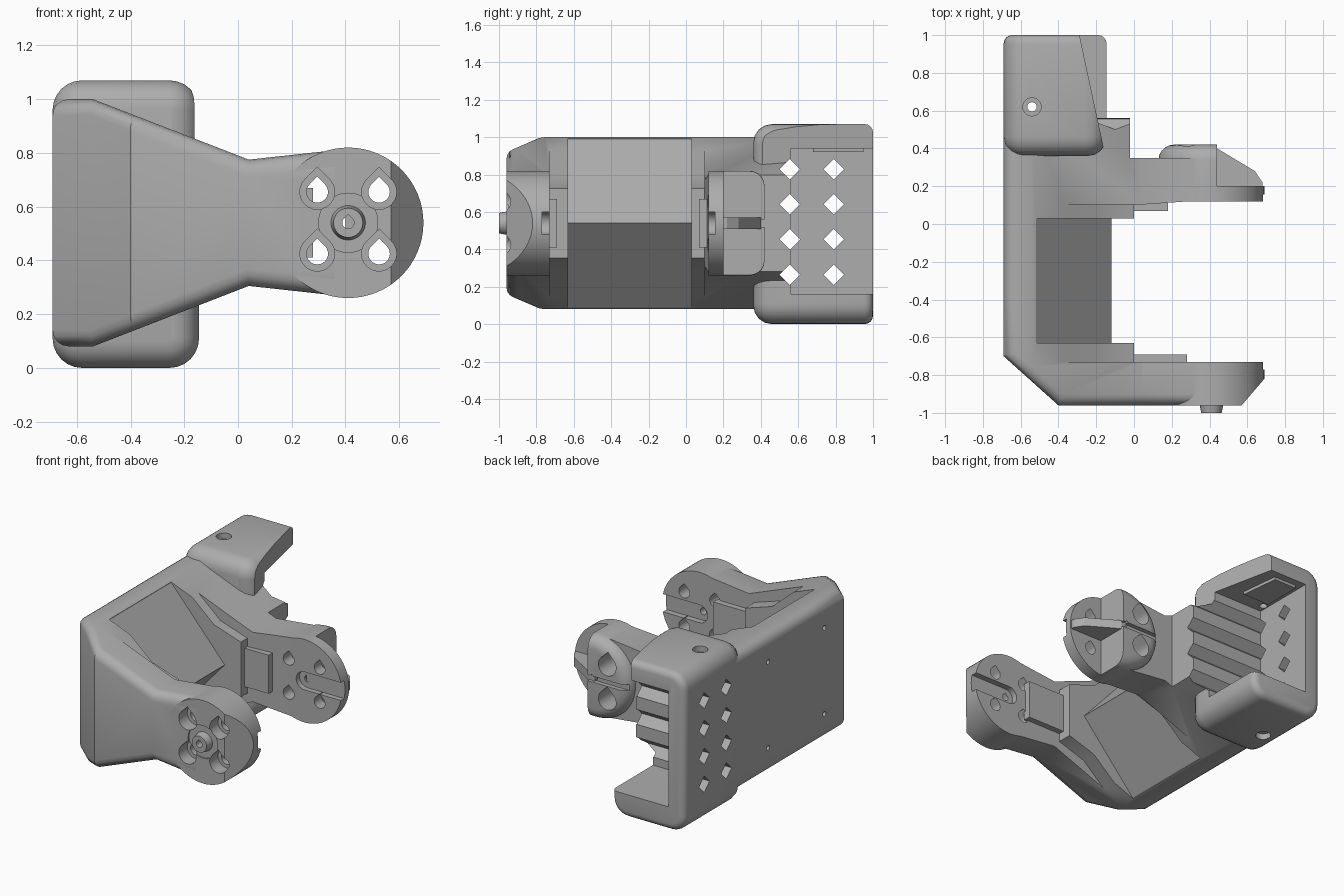
import bpy, bmesh, math

cube = bpy.data.objects.get("Cube")
if cube:
    bpy.data.objects.remove(cube, do_unlink=True)

grey = bpy.data.materials.new("plain_grey")
grey.use_nodes = True
COLOUR = (0.42, 0.42, 0.42, 1)
grey.diffuse_color = COLOUR
grey.node_tree.nodes["Principled BSDF"].inputs["Base Color"].default_value = COLOUR

MID = 0.54          # height of the mirror plane
HUB = 0.41          # x of the pivot axis
RAD = 0.28          # pivot disc radius
cutters = []


def finish(bm, name):
    bmesh.ops.recalc_face_normals(bm, faces=bm.faces)
    mesh = bpy.data.meshes.new(name)
    bm.to_mesh(mesh)
    bm.free()
    mesh.materials.append(grey)
    ob = bpy.data.objects.new(name, mesh)
    bpy.context.collection.objects.link(ob)
    return ob


def prism(name, pts, axis, a, b, scale_b=1.0, centre=(0, 0)):
    """Extrude an outline along an axis from a to b."""
    def place(u, v, d):
        return {"x": (d, u, v), "y": (u, d, v), "z": (u, v, d)}[axis]
    bm = bmesh.new()
    low = [bm.verts.new(place(u, v, a)) for u, v in pts]
    high = [bm.verts.new(place(centre[0] + (u - centre[0]) * scale_b,
                               centre[1] + (v - centre[1]) * scale_b, b)) for u, v in pts]
    n = len(pts)
    bm.faces.new(low)
    bm.faces.new(high)
    for i in range(n):
        j = (i + 1) % n
        bm.faces.new((low[i], low[j], high[j], high[i]))
    return finish(bm, name)


def cutter(*args, **kw):
    ob = prism("cutter", *args, **kw)
    ob.hide_render = True
    cutters.append(ob)
    return ob


def rect(u0, u1, v0, v1):
    return [(u0, v0), (u1, v0), (u1, v1), (u0, v1)]


def circle(u, v, r, n=48):
    return [(u + r * math.cos(math.tau * i / n), v + r * math.sin(math.tau * i / n)) for i in range(n)]


def teardrop(u, v, r, n=18):
    arc = [math.radians(135 + 270 * i / n) for i in range(n + 1)]
    return [(u + r * math.cos(t), v + r * math.sin(t)) for t in arc] + [(u, v + r * 1.414)]


def flip(pts):
    return [(u, 2 * MID - v) for u, v in pts]


def boolean(ob, tools, op="DIFFERENCE"):
    bpy.context.view_layer.objects.active = ob
    for tool in tools:
        mod = ob.modifiers.new("cut", "BOOLEAN")
        mod.operation, mod.solver, mod.object = op, "EXACT", tool
        bpy.ops.object.modifier_apply(modifier=mod.name)


def round_edges(ob, rule, width, segments=4):
    """Bevel the edges picked by a rule."""
    bm = bmesh.new()
    bm.from_mesh(ob.data)
    bm.normal_update()
    edges = [e for e in bm.edges if len(e.link_faces) == 2 and rule(e)]
    bmesh.ops.bevel(bm, geom=edges, offset=width, segments=segments, profile=0.5,
                    affect="EDGES", clamp_overlap=True)
    bm.to_mesh(ob.data)
    bm.free()


# Yoke body: tapered side profile crossed with a U shaped plan
upper = [(-0.69, 1.0), (-0.54, 1.0), (0.04, 0.775), (0.36, 0.81)]
body = prism("yoke_body", upper + flip(upper)[::-1], "y", -1.2, 1.2)
plan = [(-0.69, -0.7), (-0.4, -0.96), (0.5, -0.96), (0.5, -0.73), (0, -0.73), (0, -0.63),
        (-0.52, -0.63), (-0.52, 0.03), (0, 0.03), (0, 0.1), (0.29, 0.12), (0.5, 0.12),
        (0.5, 0.35), (-0.02, 0.35), (-0.02, 0.56), (-0.69, 0.56)]
boolean(body, [cutter(plan, "z", -0.5, 1.5)], "INTERSECT")


def outer_rim(e):
    mid = (e.verts[0].co + e.verts[1].co) / 2
    if not (mid.x < -0.68 or mid.y < -0.69):
        return False
    na, nb = (f.normal for f in e.link_faces)
    if abs(na.z) < abs(nb.z):
        na, nb = nb, na
    return abs(na.z) > 0.6 and abs(nb.z) < 0.1 and min(nb.x, nb.y) < -0.5


round_edges(body, outer_rim, 0.06)

# Sloping shoulders on the inner side of both arms
shoulder = [(-0.5, 1.05), (-0.2, 0.79), (0.05, 0.71), (0.05, 1.05)]
for pts in (shoulder, flip(shoulder)):
    boolean(body, [cutter(pts, "y", -0.73, -0.6), cutter(pts, "y", 0.0, 0.1)])

# Ridge between the arms
prism("central_ridge", [(-0.6, 0.09), (-0.52, 0.09), (-0.12, MID), (-0.52, 0.99), (-0.6, 0.99)],
      "y", -0.66, 0.06)

# Connector housing, rounded outside and hollow behind
Y0, Y1 = 0.36, 1.0
housing = prism("connector_housing", rect(-0.69, -0.145, 0, 1.07), "y", Y0, Y1)
round_edges(housing, lambda e: abs(e.verts[0].co.y - e.verts[1].co.y) > 0.5, 0.11, 6)
for y, width in ((Y0, 0.1), (Y1, 0.045)):
    round_edges(housing, lambda e: all(abs(v.co.y - y) < 0.001 for v in e.verts), width)
cavity = cutter(rect(0.56, 1.2, 0.16, 0.94), "y", 0, 1)
cavity.data.clear_geometry()
hollow = cutter(rect(-0.57, 0.1, 0.16, 0.94), "y", 0.56, 1.2)
slant = cutter([(-0.31, 1.1), (-0.16, 0.4), (-0.14, 0.3), (0.1, 0.3), (0.1, 1.1)], "z", 0.8, 1.2)
boolean(housing, [hollow, slant])
prism("housing_pad", [(-0.53, 0.68), (-0.33, 0.68), (-0.36, 0.95), (-0.53, 0.95)], "z", 0.95, 0.92)

# Screw holes through the housing flanges
boolean(housing, [cutter(circle(-0.54, 0.62, r, 24), "z", a, b)
                  for r, a, b in ((0.025, -0.1, 1.2), (0.048, 1.03, 1.2), (0.048, -0.1, 0.04))])

# Diamond slots, which also groove the end of the body
for y in (0.555, 0.79):
    for row in range(4):
        z = 0.265 + row * 0.188
        d = 0.055
        slot = cutter([(y - d, z), (y, z - d), (y + d, z), (y, z + d)], "x", -0.8, 0.2)
        boolean(housing, [slot])
        if y < 0.6:
            boolean(body, [slot])

# Small screw holes in the side plate
for y in (-0.49, 0.11):
    for z in (0.25, 0.83):
        boolean(body, [cutter(circle(y, z, 0.016, 16), "x", -0.8, -0.6)])

# Front pivot disc with a sloping tip
front_disc = prism("front_pivot_disc", circle(HUB, MID, RAD, 64), "y", -0.96, -0.73)
boolean(front_disc, [cutter([(0.57, -0.96), (0.55, -1.1), (0.9, -1.1), (0.9, -0.82), (0.69, -0.82)],
                            "z", 0, 1.1)])

# Rear pivot: thin disc, thick rounded half and a stiffening fin
rear_disc = prism("rear_pivot_disc", circle(HUB, MID, RAD, 64), "y", 0.12, 0.2)
rear_lobe = prism("rear_pivot_lobe", circle(HUB, MID, RAD, 64), "y", 0.13, 0.42)
round_edges(rear_lobe, lambda e: all(v.co.y > 0.4 for v in e.verts), 0.08, 5)
boolean(rear_lobe, [cutter(rect(0.44, 0.9, 0, 1.1), "y", 0, 0.6),
                    cutter([(0.5, MID), (0.5, 0.56), (0.1, 0.56), (0.1, 0.52), (0.5, 0.52)],
                           "y", 0.39, 0.6)])
prism("rear_fin", [(0.4, 0.16), (0.68, 0.16), (0.68, 0.22), (0.64, 0.28), (0.44, 0.4), (0.4, 0.4)],
      "z", MID - 0.03, MID + 0.03)

# Drill the four mounting holes and their head recesses
arms = [body, front_disc, rear_disc, rear_lobe]
for dx in (-0.115, 0.115):
    for dz in (-0.115, 0.115):
        x, z = HUB + dx, MID + dz
        tools = [cutter(teardrop(x, z, 0.04), "y", -1.1, 0.6),
                 cutter(teardrop(x, z, 0.065), "y", -1.1, -0.87),
                 cutter(teardrop(x, z, 0.065), "y", 0.205, 0.6)]
        for ob in arms:
            boolean(ob, tools)

# Hub bore, hub recess and guide slots on the inner faces
bore = cutter(teardrop(HUB, MID, 0.022), "y", -1.1, 0.6)
recess = cutter(circle(HUB, MID, 0.11), "y", -1.1, -0.95)
half = [math.radians(90 + 15 * i) for i in range(13)]
guide = [(HUB + 0.06 * math.cos(t), MID + 0.06 * math.sin(t)) for t in half]
guide += [(0.8, MID - 0.06), (0.8, MID + 0.06)]
slots = [cutter(guide, "y", -0.77, -0.7), cutter(guide, "y", 0.08, 0.155)]
for ob in arms:
    boolean(ob, [bore, recess] + slots)

# Pivot pin on the front hub
pin = prism("pivot_pin", circle(HUB, MID, 0.068), "y", -0.93, -1.0, scale_b=0.8, centre=(HUB, MID))
boolean(pin, [bore])

# Raised stops on the inner faces beside the discs
prism("front_stop", rect(-0.02, 0.28, 0.41, 0.67), "y", -0.74, -0.69)
prism("rear_stop", rect(-0.02, 0.18, 0.41, 0.67), "y", 0.07, 0.13)

# Clean up the cutters and shade the rounded parts
for ob in cutters:
    bpy.data.objects.remove(ob, do_unlink=True)
for ob in [body, housing, front_disc, rear_disc, rear_lobe, pin]:
    bpy.ops.object.select_all(action="DESELECT")
    ob.select_set(True)
    bpy.context.view_layer.objects.active = ob
    bpy.ops.object.shade_smooth_by_angle(angle=math.radians(32))
